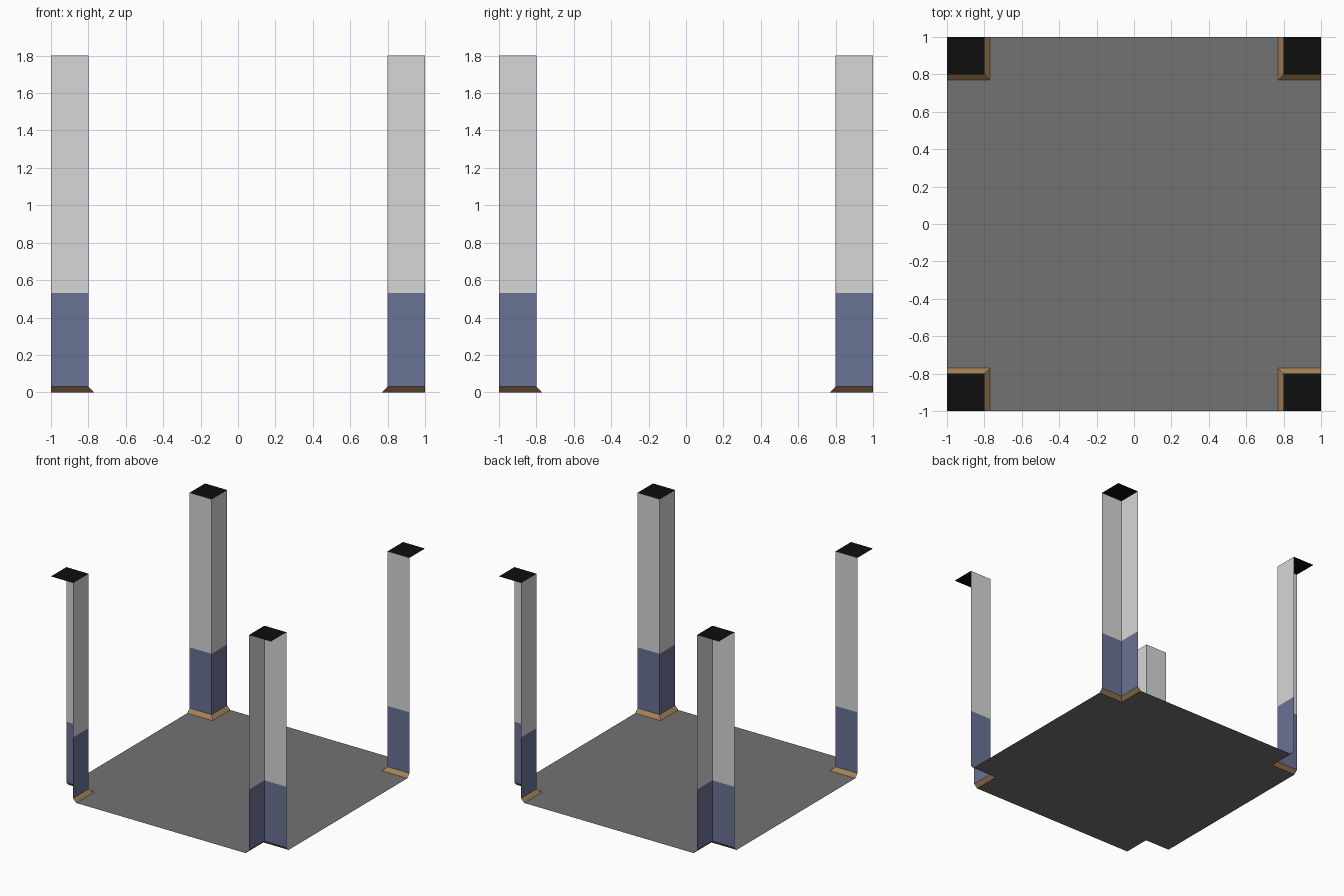
import bpy, bmesh

if "Cube" in bpy.data.objects:
    bpy.data.objects.remove(bpy.data.objects["Cube"])


def material(name, rgb):
    m = bpy.data.materials.new(name)
    m.diffuse_color = (*rgb, 1)
    m.use_nodes = True
    m.node_tree.nodes["Principled BSDF"].inputs["Base Color"].default_value = m.diffuse_color
    return m


WALL = material("light grey", (0.68, 0.68, 0.68))
BLUE = material("slate blue", (0.14, 0.17, 0.30))
BROWN = material("wood brown", (0.37, 0.22, 0.095))
FLOOR = material("floor grey", (0.17, 0.17, 0.17))
BLACK = material("black", (0.004, 0.004, 0.004))


def make(name, polygons, mat):
    bm = bmesh.new()
    for poly in polygons:
        bm.faces.new([bm.verts.new(p) for p in poly])
    bmesh.ops.remove_doubles(bm, verts=bm.verts, dist=1e-5)
    mesh = bpy.data.meshes.new(name)
    bm.to_mesh(mesh)
    bm.free()
    mesh.materials.append(mat)
    ob = bpy.data.objects.new(name, mesh)
    bpy.context.collection.objects.link(ob)
    return ob


def l_strip(sx, sy, a0, z0, a1, z1):
    """Two faces round the inner side of one corner, from offset a0 at z0 to a1 at z1."""
    def ring(a, z):
        return [(sx, sy * a, z), (sx * a, sy * a, z), (sx * a, sy, z)]
    lo, hi = ring(a0, z0), ring(a1, z1)
    quads = [[lo[i], lo[i + 1], hi[i + 1], hi[i]] for i in range(2)]
    # keep the faces turned towards the room
    return quads if sx * sy < 0 else [q[::-1] for q in quads]


EDGE, FOOT = 0.80, 0.77          # pillar face, skirting foot
SKIRT, BAND, TOP = 0.03, 0.53, 1.80

# floor with notched corners
c = FOOT
outline = []
for sx, sy in ((1, 1), (-1, 1), (-1, -1), (1, -1)):
    pts = [(sx, sy * c, 0), (sx * c, sy * c, 0), (sx * c, sy, 0)]
    outline += pts if sx * sy > 0 else pts[::-1]
make("floor", [outline], FLOOR)

# corner pillars, open towards the outside
for side_y, sy in (("front", -1), ("back", 1)):
    for side_x, sx in (("left", -1), ("right", 1)):
        tag = f"{side_y}_{side_x}"
        make(tag + "_skirting", l_strip(sx, sy, FOOT, 0, EDGE, SKIRT), BROWN)
        make(tag + "_lower_wall", l_strip(sx, sy, EDGE, SKIRT, EDGE, BAND), BLUE)
        make(tag + "_upper_wall", l_strip(sx, sy, EDGE, BAND, EDGE, TOP), WALL)
        cap = [(sx * EDGE, sy * EDGE, TOP), (sx, sy * EDGE, TOP),
               (sx, sy, TOP), (sx * EDGE, sy, TOP)]
        make(tag + "_cap", [cap if sx * sy > 0 else cap[::-1]], BLACK)
